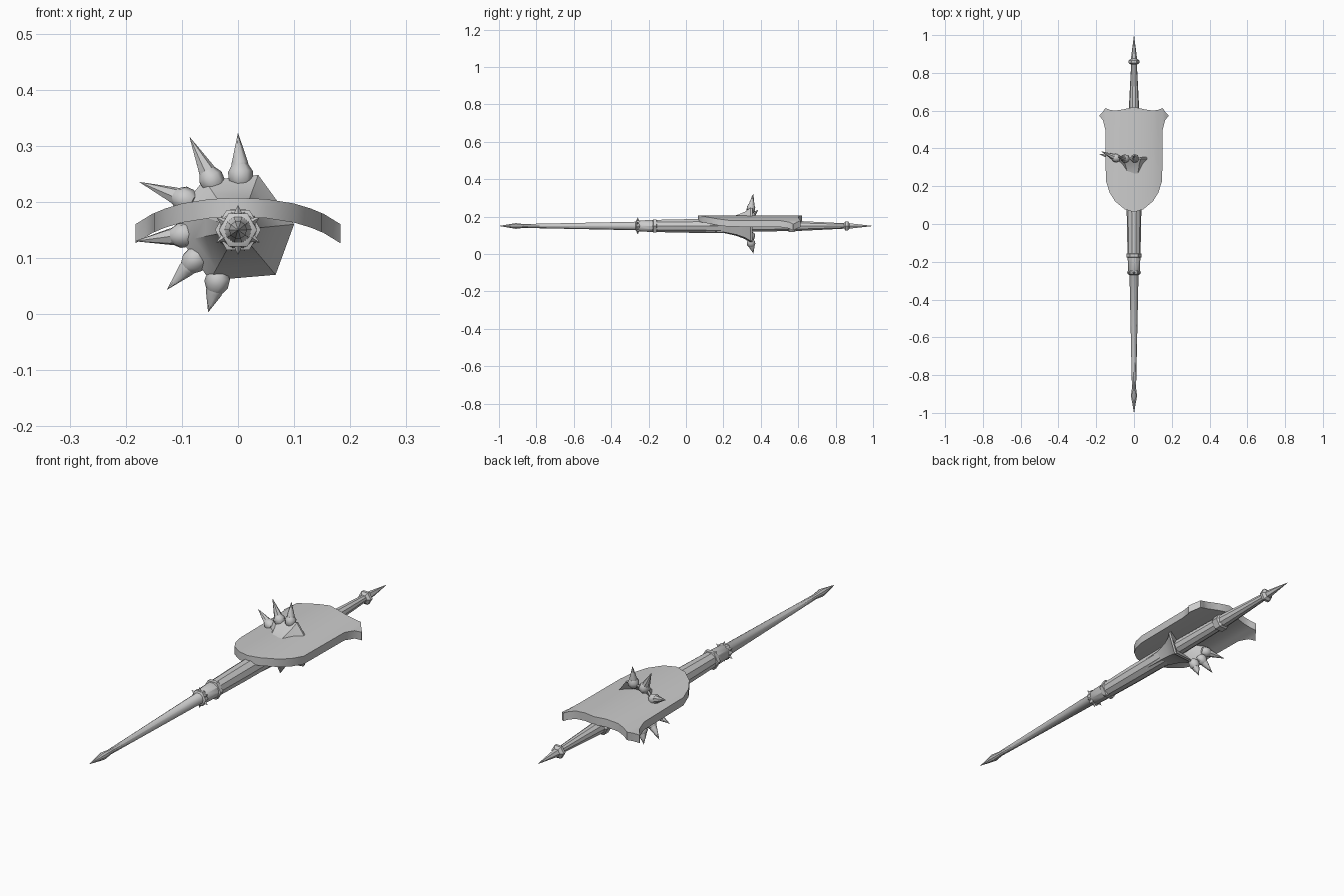
import bpy, bmesh, math
from mathutils import Vector

if "Cube" in bpy.data.objects:
    bpy.data.objects.remove(bpy.data.objects["Cube"])

C = Vector((0, 0, 0.15))  # lance axis


def finish(bm, name, angle=35):
    bmesh.ops.remove_doubles(bm, verts=bm.verts, dist=1e-5)
    bmesh.ops.recalc_face_normals(bm, faces=bm.faces)
    me = bpy.data.meshes.new(name)
    bm.to_mesh(me)
    bm.free()
    ob = bpy.data.objects.new(name, me)
    bpy.context.collection.objects.link(ob)
    bpy.ops.object.select_all(action='DESELECT')
    ob.select_set(True)
    bpy.context.view_layer.objects.active = ob
    bpy.ops.object.shade_smooth_by_angle(angle=math.radians(angle))
    return ob


def loft(bm, rings, closed=False):
    rs = [[bm.verts.new(p) for p in r] for r in rings]
    n = len(rs[0])
    pairs = list(zip(rs, rs[1:])) + ([(rs[-1], rs[0])] if closed else [])
    for a, b in pairs:
        for i in range(n):
            j = (i + 1) % n
            bm.faces.new((a[i], a[j], b[j], b[i]))
    if not closed:
        bm.faces.new(rs[0])
        bm.faces.new(rs[-1])


def lathe(name, origin, axis, profile, sides=8, angle=35):
    # profile: (distance along axis, radius)
    q = Vector(axis).to_track_quat('Z', 'Y')
    bm = bmesh.new()
    loft(bm, [[Vector(origin) + q @ Vector((
        max(r, .0004) * math.cos(2 * math.pi * i / sides),
        max(r, .0004) * math.sin(2 * math.pi * i / sides), d))
        for i in range(sides)] for d, r in profile])
    return finish(bm, name, angle)


Y = (0, 1, 0)
# Lance shaft with pointed head
lathe("lance_shaft", C, Y, [(-1, 0), (-.91, .016), (-.87, .011), (-.26, .024),
      (-.25, .031), (-.17, .034), (0, .038), (.22, .04)], 10)
# Rear grip and pommel spike
lathe("rear_grip", C, Y, [(.2, .034), (.4, .031), (.6, .028), (.85, .015)], 10)
lathe("pommel_ring", C, Y, [(.843, .015), (.853, .029), (.865, .029), (.875, .017)], 6)
lathe("pommel_spike", C, Y, [(.87, .017), (1, 0)], 6)
# Collars
lathe("grip_collar", C, Y, [(.545, .029), (.55, .037), (.58, .037), (.59, .028)], 6)
lathe("shaft_collar", C, Y, [(-.178, .034), (-.175, .041), (-.158, .041), (-.155, .034)], 6)
lathe("spiked_collar", C, Y, [(-.27, .025), (-.265, .034), (-.25, .034), (-.245, .03)], 6)
for i in range(6):
    a = math.radians(60 * i + 30)
    d = Vector((math.cos(a), 0, math.sin(a)))
    lathe("collar_stud", C + Vector((0, -.258, 0)) + d * .026, d, [(0, .009), (.018, 0)], 4)

# Lopsided flared hand guard, hollow at the rear
rim = [(.1, .16), (.036, .248), (0, .243), (-.06, .24), (-.1, .19),
       (-.1, .13), (-.05, .06), (.067, .07)]
rim = [Vector((x, 0, z)) - Vector((0, 0, .15)) for x, z in rim]


def guard_ring(y, r=None, blend=0):
    return [C + Vector((0, y, 0)) + (v.normalized() * r).lerp(v, blend) for v in rim]


bm = bmesh.new()
loft(bm, [guard_ring(.1, .037), guard_ring(.2, .042), guard_ring(.27, .046, .25),
          guard_ring(.315, .046, .6), guard_ring(.345, .05, 1),
          guard_ring(.355, .05, .96), guard_ring(.325, .04, .4), guard_ring(.3, .03)])
finish(bm, "hand_guard", 30)

# Claws around the guard rim: base x, z then tip x, z, y
for bx, bz, tx, tz, ty in [(.005, .235, 0, .322, .36), (-.042, .228, -.086, .315, .355),
                           (-.085, .2, -.175, .235, .385), (-.088, .142, -.183, .13, .37),
                           (-.07, .105, -.126, .044, .36), (-.033, .07, -.053, .004, .36)]:
    b, t = Vector((bx, .345, bz)), Vector((tx, ty, tz))
    L = (t - b).length
    lathe("claw_knuckle", b, t - b, [(-.008, .014), (.002, .022), (.018, .023), (.03, .016)], 7, 50)
    lathe("claw_spike", b, t - b, [(.015, .017), (.035, .015), (L, 0)], 7, 50)

# Curved shield: columns of x, front y, rear y, outer z
half = [(0, .063, .62, .207), (.05, .078, .608, .205), (.1, .12, .6, .197),
        (.13, .168, .605, .188), (.149, .23, .613, .18), (.152, .50, .613, .179),
        (.165, .55, .594, .171), (.183, .572, .574, .16)]
cols = [(-x, a, b, z) for x, a, b, z in half[:0:-1]] + half
T = .034
bm = bmesh.new()
loft(bm, [[(x, a, z), (x, b, z), (x, b, z - T), (x, a, z - T)] for x, a, b, z in cols])
finish(bm, "shield", 35)
